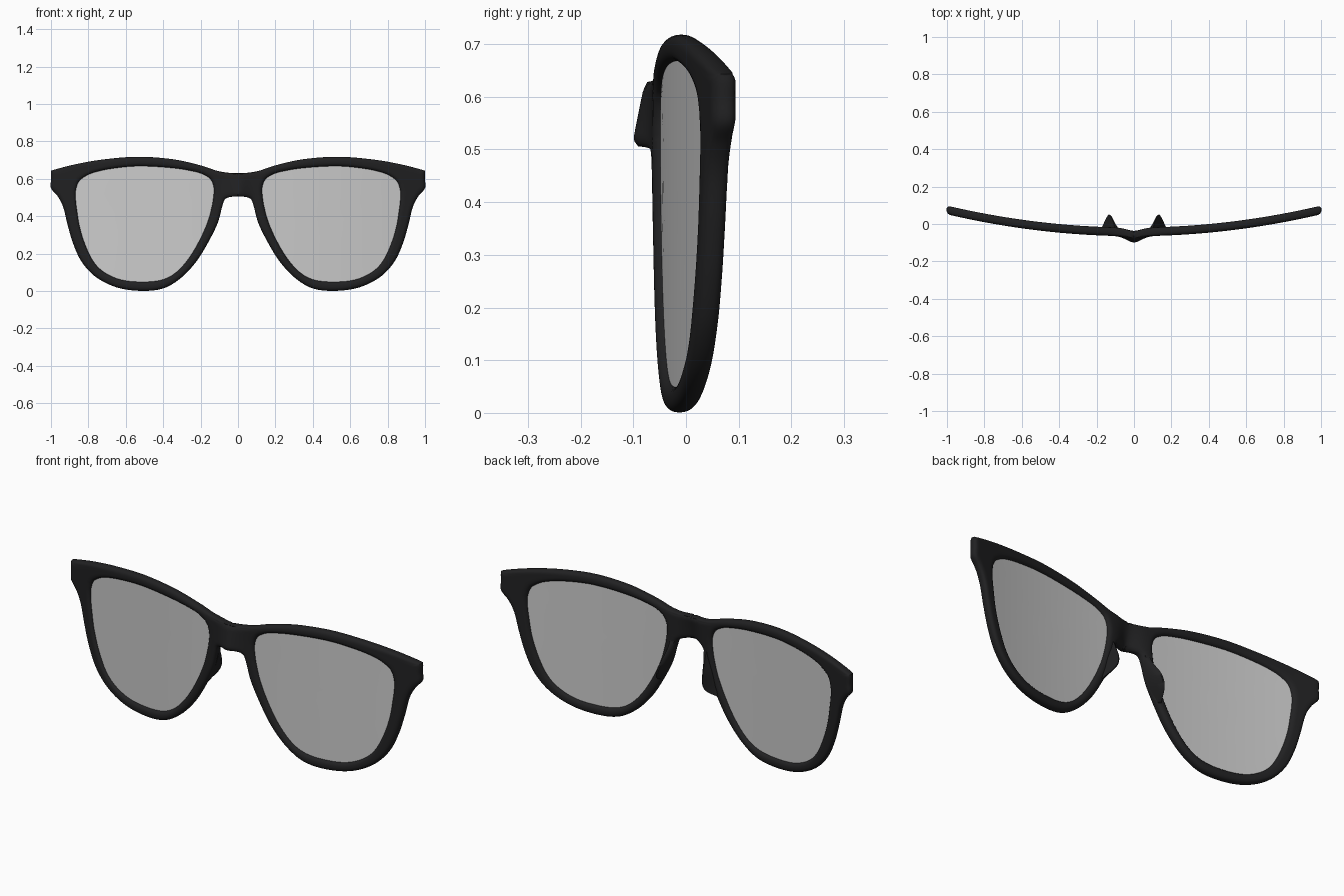
import bpy, bmesh, math
from mathutils import Vector
from mathutils.kdtree import KDTree

if "Cube" in bpy.data.objects:
    bpy.data.objects.remove(bpy.data.objects["Cube"])

# Paired outline points of the right half, (x, z): outer edge and lens opening
OUTER = [(0, .63), (.1, .64), (.2, .672), (.35, .705), (.53, .718), (.7, .706), (.85, .682),
         (.985, .648), (1, .638), (1, .595), (1, .55), (.965, .508), (.935, .45), (.91, .35),
         (.88, .25), (.835, .155), (.76, .075), (.65, .02), (.52, .001), (.4, .014), (.305, .07),
         (.225, .155), (.165, .25), (.11, .36), (.085, .45), (.07, .49), (.04, .503), (0, .505)]
INNER = [(.143, .59), (.165, .612), (.22, .635), (.35, .657), (.53, .667), (.68, .653), (.78, .63),
         (.835, .6), (.855, .575), (.862, .555), (.867, .53), (.867, .49), (.86, .43), (.845, .34),
         (.815, .245), (.77, .155), (.71, .098), (.62, .06), (.51, .05), (.41, .06), (.335, .098),
         (.268, .17), (.21, .265), (.163, .37), (.14, .455), (.134, .49), (.131, .515), (.13, .53),
         (.132, .56)]
STEPS = 6


def spline(pts, steps=STEPS):
    """Catmull-Rom through pts[1:-1]; the end points only steer."""
    pts = [Vector(p) for p in pts]
    out = []
    for a, b, c, d in zip(pts, pts[1:], pts[2:], pts[3:]):
        for k in range(steps):
            t = k / steps
            out.append(.5 * (2 * b + (c - a) * t + (2 * a - 5 * b + 4 * c - d) * t * t
                             + (3 * b - a - 3 * c + d) * t ** 3))
    return out


def mid_y(x, z):
    """Face wrap plus the forward bulge of the bridge."""
    bulge = max(0, .038 - .2 * (z - .505)) * math.exp(-(x / .055) ** 2)
    return -.042 + .117 * x * x - bulge


def finish(bm, name, mat=None, angle=40):
    bmesh.ops.recalc_face_normals(bm, faces=bm.faces)
    me = bpy.data.meshes.new(name)
    bm.to_mesh(me)
    bm.free()
    ob = bpy.data.objects.new(name, me)
    bpy.context.collection.objects.link(ob)
    if mat:
        me.materials.append(mat)
    m = ob.modifiers.new("Mirror", 'MIRROR')
    m.use_clip = True
    bpy.ops.object.select_all(action='DESELECT')
    ob.select_set(True)
    bpy.context.view_layer.objects.active = ob
    bpy.ops.object.shade_smooth_by_angle(angle=math.radians(angle))
    return ob


def bridge_rings(bm, rings, closed=True):
    for r, s in zip(rings, rings[1:]):
        n = len(r)
        for i in range(n if closed else n - 1):
            j = (i + 1) % n
            vs = list(dict.fromkeys((r[i], r[j], s[j], s[i])))
            if len(vs) > 2:
                bm.faces.new(vs)


black = bpy.data.materials.new("black_plastic")
black.diffuse_color = (.015, .015, .016, 1)
black.use_nodes = True
black.node_tree.nodes["Principled BSDF"].inputs["Base Color"].default_value = black.diffuse_color

# Dense outlines
mirror = lambda p: (-p[0], p[1])
edge = spline([mirror(OUTER[1])] + OUTER + [mirror(OUTER[-2])])
edge.append(Vector(OUTER[-1]))
n_edge = len(edge)
centre = [Vector((0, .505 + .125 * k / (2 * STEPS))) for k in range(1, 2 * STEPS)]
outer = edge + centre
inner = spline([INNER[-1]] + INNER + INNER[:2])

# Frame: rounded thickness from distance to the outline
rim = edge + inner
tree = KDTree(len(rim))
for i, p in enumerate(rim):
    tree.insert((p.x, p.y, 0), i)
tree.balance()


def half_depth(p):
    u = min(1, tree.find((p.x, p.y, 0))[2] / .025)
    return .023 * (1 - (1 - u) ** 2.4) ** (1 / 2.4)


bm = bmesh.new()
RADIAL = 14
front, back = [], []
for k in range(RADIAL + 1):
    t = (1 - math.cos(math.pi * k / RADIAL)) / 2
    fr, br = [], []
    for i, (o, q) in enumerate(zip(outer, inner)):
        p = q.lerp(o, t)
        x = max(0, p.x)
        on_rim = k == 0 or (k == RADIAL and i < n_edge)
        h = 0 if on_rim else half_depth(p)
        y = mid_y(x, p.y)
        f = bm.verts.new((x, y - h, p.y))
        fr.append(f)
        br.append(f if on_rim else bm.verts.new((x, y + h, p.y)))
    front.append(fr)
    back.append(br)
bridge_rings(bm, front)
bridge_rings(bm, back)
finish(bm, "frame_front", black, 60)

# Lenses: thin curved sheets seated in the openings
bm = bmesh.new()
c = Vector((.5, .37))
sides = []
for off in (-.008, .008):
    rings = []
    for s in (1.02, .85, .68, .5, .33, .16):
        pts = [c + (q - c) * s for q in inner]
        rings.append([bm.verts.new((p.x, mid_y(p.x, p.y) + off, p.y)) for p in pts])
    bridge_rings(bm, rings)
    bm.faces.new(rings[-1])
    sides.append(rings[0])
bridge_rings(bm, sides)
finish(bm, "lens")

# Nose pads: fins swept back from the rims (z, outer x, inner x, tip x, tip y)
PAD = [(.49, .082, .12, .10, -.02), (.44, .088, .13, .106, .005), (.39, .1, .145, .119, .036),
       (.345, .117, .157, .129, .05), (.31, .134, .168, .142, .038), (.27, .158, .188, .168, -.016)]
bm = bmesh.new()
rings = []
secs = spline([PAD[0]] + PAD + [PAD[-1]], 4) + [PAD[-1]]
for z, xo, xi, xt, yt in secs:
    m = (yt - .03) / 2
    ring = [(xo, -.035), (xo + .15 * (xt - xo), m), (xt - .003, yt - .003), (xt + .003, yt),
            (xt + .35 * (xi - xt), m), (xi, -.035)]
    rings.append([bm.verts.new((x, y, z)) for x, y in ring])
bridge_rings(bm, rings)
bm.faces.new(rings[0])
bm.faces.new(rings[-1])
finish(bm, "nose_pad", black, 50)
